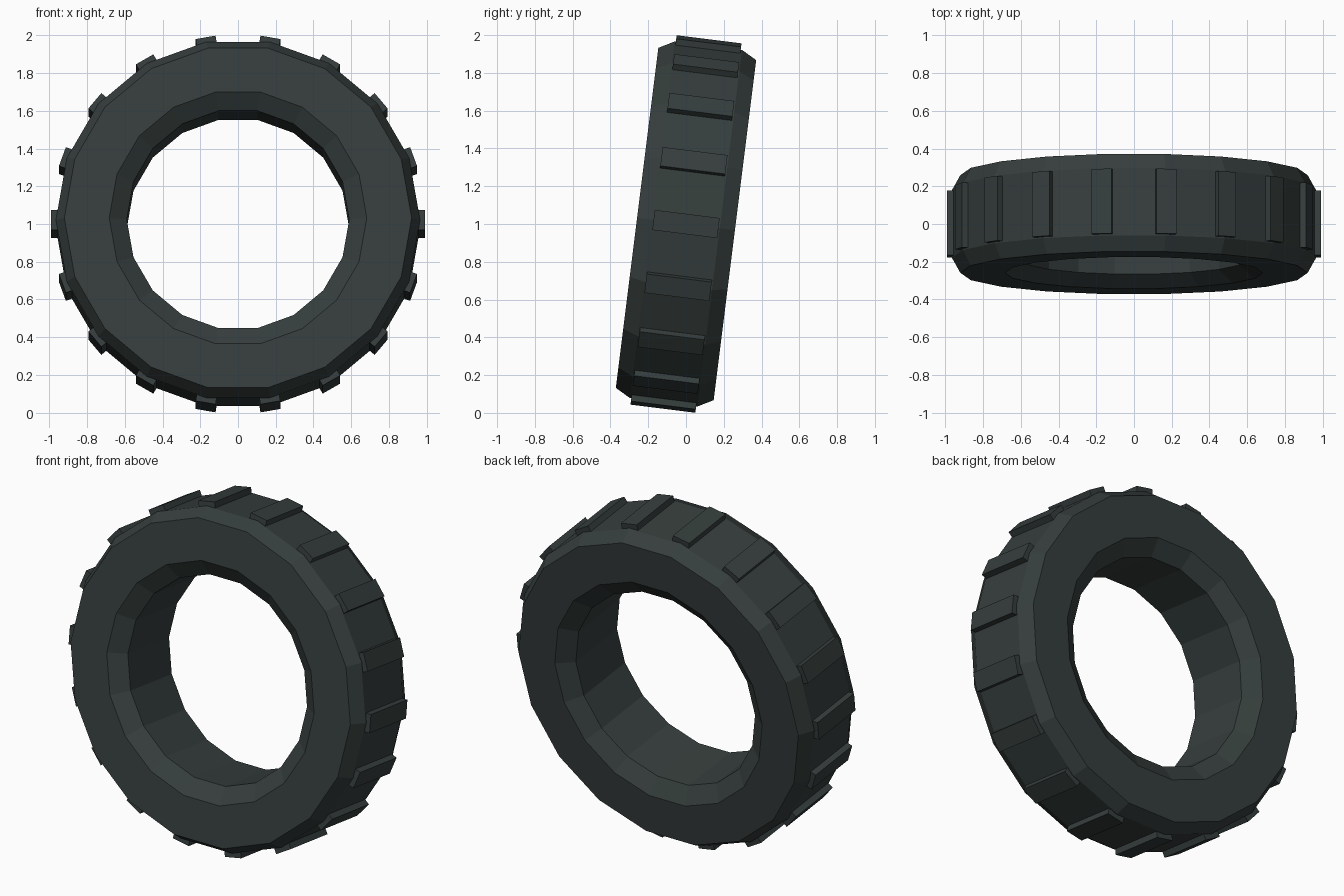
import bpy, bmesh, math
from mathutils import Matrix, Vector

cube = bpy.data.objects.get("Cube")
if cube:
    bpy.data.objects.remove(cube, do_unlink=True)

SEGMENTS = 18
TILT = Matrix.Translation((0, 0, 1)) @ Matrix.Rotation(math.radians(-7.13), 4, 'X')

# Dark rubber
rubber = bpy.data.materials.new("dark_rubber")
color = (0.036, 0.048, 0.046, 1)
rubber.use_nodes = True
rubber.diffuse_color = color
bsdf = rubber.node_tree.nodes["Principled BSDF"]
bsdf.inputs["Base Color"].default_value = color
bsdf.inputs["Roughness"].default_value = 0.9


def add_object(name, bm):
    bmesh.ops.recalc_face_normals(bm, faces=bm.faces)
    mesh = bpy.data.meshes.new(name)
    bm.to_mesh(mesh)
    bm.free()
    mesh.materials.append(rubber)
    obj = bpy.data.objects.new(name, mesh)
    obj.matrix_world = TILT
    bpy.context.collection.objects.link(obj)
    return obj


# Tyre body: bevelled cross-section (radius, axial offset) turned around the axle
half = [(0.59, 0.195), (0.683, 0.261), (0.921, 0.261), (0.966, 0.18)]
profile = [(r, -y) for r, y in half] + [(r, y) for r, y in reversed(half)]
bm = bmesh.new()
rings = []
for i in range(SEGMENTS):
    turn = Matrix.Rotation(math.tau * i / SEGMENTS, 3, 'Y')
    rings.append([bm.verts.new(turn @ Vector((r, y, 0))) for r, y in profile])
count = len(profile)
for i in range(SEGMENTS):
    a, b = rings[i], rings[(i + 1) % SEGMENTS]
    for j in range(count):
        k = (j + 1) % count
        bm.faces.new((a[j], a[k], b[k], b[j]))
add_object("tyre_body", bm)

# Tread blocks: one flat block over each corner of the tyre
bm = bmesh.new()
for i in range(SEGMENTS):
    place = (Matrix.Rotation(math.tau * i / SEGMENTS, 4, 'Y')
             @ Matrix.Translation((0.966, 0, 0))
             @ Matrix.Diagonal((0.05, 0.346, 0.107, 1)))
    bmesh.ops.create_cube(bm, size=1, matrix=place)
add_object("tread_blocks", bm)
